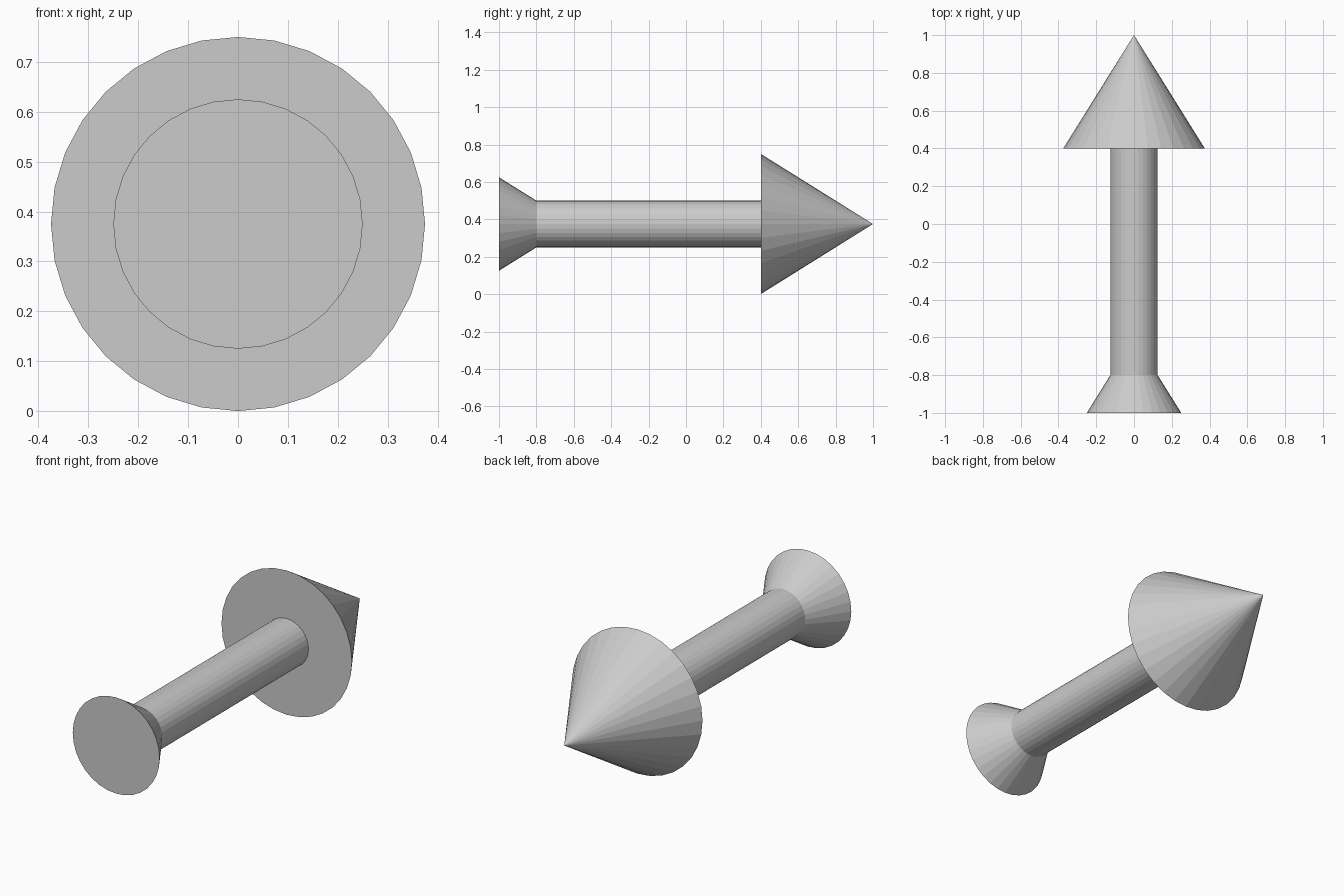
import bpy, bmesh, math

if "Cube" in bpy.data.objects:
    bpy.data.objects.remove(bpy.data.objects["Cube"])

SIDES = 32
CENTRE_Z = 0.375

# Arrow outline as (y, radius): flared tail, straight shaft, cone head
PROFILE = [(-1.0, 0.0), (-1.0, 0.25), (-0.8, 0.125),
           (0.4, 0.125), (0.4, 0.375), (1.0, 0.0)]


def lathe_y(name, profile, centre_z):
    """Revolve a profile around the y axis into one closed, flat-shaded mesh."""
    bm = bmesh.new()
    verts = [bm.verts.new((0, y, r)) for y, r in profile]
    edges = [bm.edges.new(pair) for pair in zip(verts, verts[1:])]
    bmesh.ops.spin(bm, geom=verts + edges, cent=(0, 0, 0), axis=(0, 1, 0),
                   angle=math.tau, steps=SIDES)
    bmesh.ops.remove_doubles(bm, verts=bm.verts[:], dist=1e-4)
    bmesh.ops.recalc_face_normals(bm, faces=bm.faces[:])
    mesh = bpy.data.meshes.new(name)
    bm.to_mesh(mesh)
    bm.free()
    obj = bpy.data.objects.new(name, mesh)
    obj.location.z = centre_z
    bpy.context.collection.objects.link(obj)
    return obj


lathe_y("arrow", PROFILE, CENTRE_Z)
